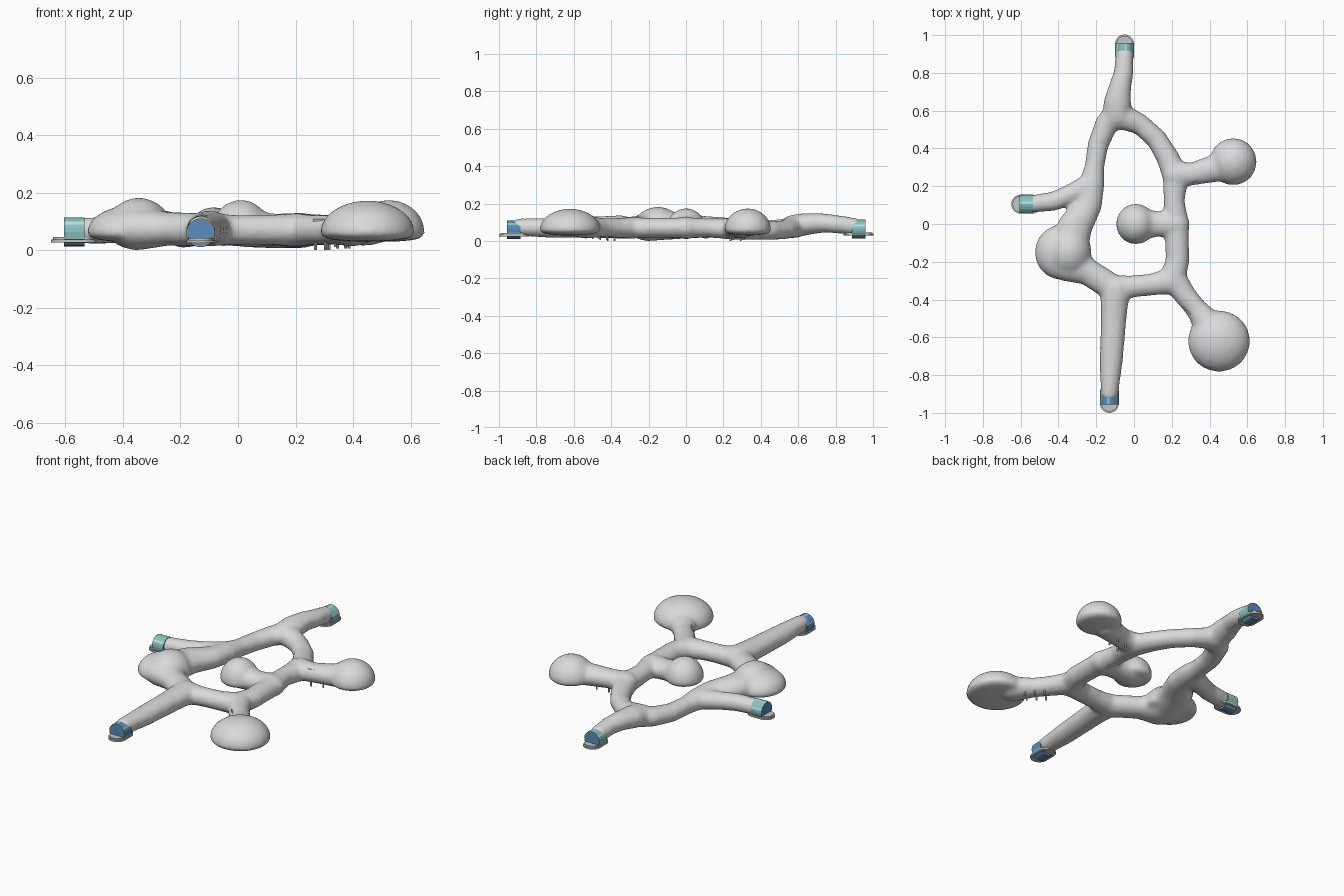
import bpy, bmesh, math
from mathutils import Vector, Matrix

cube = bpy.data.objects.get("Cube")
if cube:
    bpy.data.objects.remove(cube, do_unlink=True)


def material(name, r, g, b):
    mat = bpy.data.materials.new(name)
    mat.use_nodes = True
    mat.diffuse_color = (r, g, b, 1)
    mat.node_tree.nodes["Principled BSDF"].inputs["Base Color"].default_value = (r, g, b, 1)
    return mat


GREY = material("shell grey", 0.70, 0.70, 0.70)
PAD = material("pad grey", 0.55, 0.56, 0.56)
RIM = material("rim grey", 0.25, 0.27, 0.28)
TEAL = material("port teal", 0.25, 0.53, 0.53)
PALE = material("pale teal", 0.50, 0.72, 0.72)
BLUE = material("port blue", 0.10, 0.27, 0.52)


def make_object(name, bm, mats):
    mesh = bpy.data.meshes.new(name)
    bm.normal_update()
    bm.to_mesh(mesh)
    bm.free()
    obj = bpy.data.objects.new(name, mesh)
    bpy.context.collection.objects.link(obj)
    for mat in mats:
        mesh.materials.append(mat)
    return obj


SHRINK = 0.006  # allowance for the later smoothing


def blob(bm, centre, rx, ry, up, down, floor_power=1.0):
    """Ellipsoid with separate upper and lower heights; a low power flattens the floor."""
    ball = bmesh.ops.create_icosphere(bm, subdivisions=3, radius=1)
    for v in ball["verts"]:
        if v.co.z > 0:
            z = v.co.z * (up + SHRINK)
        else:
            z = -abs(v.co.z) ** floor_power * (down + SHRINK)
        v.co = Vector(centre) + Vector((v.co.x * (rx + SHRINK), v.co.y * (ry + SHRINK), z))


def tunnel(bm, points):
    """Sweep a slightly flattened ball along (x, y, z, radius) points."""
    points = [Vector(p) for p in points]
    for a, b in zip(points, points[1:]):
        steps = max(1, math.ceil((b - a).xyz.length / 0.015))
        for i in range(steps + 1):
            p = a.lerp(b, i / steps)
            flat = 0.02 + 0.5 * p.w
            blob(bm, p.xyz, p.w, p.w, flat, flat)


body = bmesh.new()

# Closed loop of tunnels
tunnel(body, [(-0.09, 0.58, 0.075, 0.068), (-0.145, 0.53, 0.066, 0.056),
              (-0.19, 0.42, 0.058, 0.05), (-0.21, 0.3, 0.062, 0.047),
              (-0.225, 0.2, 0.07, 0.062), (-0.24, 0.1, 0.075, 0.065),
              (-0.31, -0.01, 0.08, 0.085), (-0.35, -0.13, 0.08, 0.1),
              (-0.35, -0.2, 0.075, 0.1), (-0.25, -0.25, 0.073, 0.066),
              (-0.1, -0.345, 0.07, 0.066)])
tunnel(body, [(-0.1, -0.34, 0.07, 0.064), (0.0, -0.33, 0.07, 0.053),
              (0.1, -0.32, 0.07, 0.053), (0.2, -0.3, 0.07, 0.066),
              (0.23, -0.2, 0.07, 0.057), (0.225, 0.0, 0.07, 0.06),
              (0.212, 0.12, 0.07, 0.05), (0.22, 0.25, 0.063, 0.063),
              (0.18, 0.35, 0.058, 0.055), (0.12, 0.45, 0.055, 0.05),
              (0.03, 0.53, 0.06, 0.05), (-0.07, 0.57, 0.075, 0.064)])

# Arms leading to the three ports
tunnel(body, [(-0.09, 0.58, 0.08, 0.07), (-0.088, 0.64, 0.09, 0.068),
              (-0.075, 0.72, 0.096, 0.054), (-0.055, 0.8, 0.09, 0.047),
              (-0.05, 0.895, 0.078, 0.042)])
tunnel(body, [(-0.24, 0.2, 0.07, 0.06), (-0.33, 0.16, 0.07, 0.048),
              (-0.42, 0.122, 0.07, 0.046), (-0.53, 0.107, 0.067, 0.042)])
tunnel(body, [(-0.1, -0.35, 0.075, 0.074), (-0.107, -0.48, 0.073, 0.064),
              (-0.12, -0.72, 0.07, 0.056), (-0.13, -0.895, 0.073, 0.042)])

# Necks joining the chambers to the loop
tunnel(body, [(0.22, 0.26, 0.07, 0.065), (0.31, 0.265, 0.07, 0.055), (0.45, 0.3, 0.075, 0.07)])
tunnel(body, [(0.21, -0.29, 0.07, 0.065), (0.265, -0.37, 0.07, 0.054), (0.33, -0.45, 0.07, 0.052),
              (0.4, -0.54, 0.075, 0.075)])
tunnel(body, [(0.03, 0.0, 0.075, 0.08), (0.12, 0.0, 0.07, 0.062), (0.22, 0.0, 0.07, 0.07)])

# Domed chambers with flat undersides
for x, y, rx, ry, up in [(0.45, -0.62, 0.16, 0.158, 0.107), (0.525, 0.33, 0.12, 0.12, 0.109),
                         (0.01, 0.0, 0.1, 0.103, 0.11), (-0.39, -0.15, 0.13, 0.14, 0.085),
                         (-0.345, -0.15, 0.115, 0.13, 0.117)]:
    blob(body, (x, y, 0.06), rx, ry, up, 0.025, 0.65)

shell = make_object("tunnel_shell", body, [GREY])
remesh = shell.modifiers.new("fuse", "REMESH")
remesh.mode = "VOXEL"
remesh.voxel_size = 0.01
remesh.use_smooth_shade = True
soften = shell.modifiers.new("soften", "SMOOTH")
soften.factor = 0.5
soften.iterations = 16


def port_collar(name, place, stripe, accent):
    """Striped drum lying along the arm, with rimmed blue end faces."""
    bm = bmesh.new()
    turn = Matrix.Rotation(math.pi / 2, 4, "Y")
    bmesh.ops.create_cone(bm, cap_ends=True, segments=24, radius1=0.05, radius2=0.05,
                          depth=0.072, matrix=place @ turn)
    bm.normal_update()
    axis = place.to_3x3() @ Vector((1, 0, 0))
    side = place.to_3x3() @ Vector((0, 1, 0))
    caps = [f for f in bm.faces if abs(f.normal.dot(axis)) > 0.9]
    for f in bm.faces:
        if f in caps or f.normal.z < -0.8:
            f.material_index = 1
        else:
            angle = math.atan2(f.normal.z, f.normal.dot(side))
            sector = math.floor(angle / (math.pi / 12)) % 4
            f.material_index = (0, 0, 2, 0)[sector]
    for f in bmesh.ops.inset_individual(bm, faces=caps, thickness=0.005)["faces"]:
        f.material_index = 3
    make_object(name, bm, [stripe, BLUE, accent, RIM])


def port_pad(name, place):
    """Two stacked rounded plates under the collar."""
    bm = bmesh.new()
    for low, high, radius in [(-0.036, -0.026, 0.05), (-0.026, -0.018, 0.043)]:
        ring = []
        for i in range(32):
            angle = math.tau * (i + 0.5) / 32
            shift = math.copysign(0.03, math.cos(angle))
            ring.append(place @ Vector((radius * math.cos(angle) + shift,
                                        radius * math.sin(angle), low)))
        base = bm.faces.new([bm.verts.new(p) for p in ring])
        top = bmesh.ops.extrude_face_region(bm, geom=[base])["geom"]
        bmesh.ops.translate(bm, vec=(0, 0, high - low),
                            verts=[g for g in top if isinstance(g, bmesh.types.BMVert)])
    bmesh.ops.recalc_face_normals(bm, faces=bm.faces)
    make_object(name, bm, [PAD])


# Ports at the arm ends, local x pointing outward
for label, x, y, z, heading, stripe, accent in [
        ("back", -0.05, 0.923, 0.064, 90, TEAL, PALE),
        ("right", -0.57, 0.105, 0.063, 180, TEAL, PALE),
        ("front", -0.13, -0.92, 0.06, -90, BLUE, TEAL)]:
    place = Matrix.Translation((x, y, z)) @ Matrix.Rotation(math.radians(heading), 4, "Z")
    port_collar(label + "_port_collar", place, stripe, accent)
    port_pad(label + "_port_pad", place)


def neck_pins(name, start, end, spread, count):
    """Two rows of small pins hanging under a neck."""
    bm = bmesh.new()
    start, end = Vector(start), Vector(end)
    across = (end - start).orthogonal().normalized() * spread
    for i in range(count):
        for sign in (-1, 1):
            p = start.lerp(end, i / (count - 1)) + across * sign
            bmesh.ops.create_cone(bm, cap_ends=True, segments=8, radius1=0.005, radius2=0.005,
                                  depth=0.05, matrix=Matrix.Translation((p.x, p.y, 0.025 + 0.005 * i)))
    make_object(name, bm, [GREY])


neck_pins("front_neck_pins", (0.29, -0.4), (0.36, -0.48), 0.028, 3)
neck_pins("side_neck_pins", (0.31, 0.265), (0.38, 0.28), 0.028, 2)


def neck_ridge(name, x, y, heading):
    """Thin raised strip on the shoulder of a neck."""
    bm = bmesh.new()
    place = Matrix.Translation((x, y, 0.096)) @ Matrix.Rotation(math.radians(heading), 4, "Z")
    bmesh.ops.create_cube(bm, size=1, matrix=place @ Matrix.Diagonal((0.07, 0.005, 0.024, 1)))
    make_object(name, bm, [GREY])


neck_ridge("front_neck_ridge_left", 0.342, -0.42, -54)
neck_ridge("front_neck_ridge_right", 0.287, -0.462, -46)
neck_ridge("side_neck_ridge_front", 0.34, 0.23, 10)
neck_ridge("side_neck_ridge_back", 0.33, 0.307, 10)
